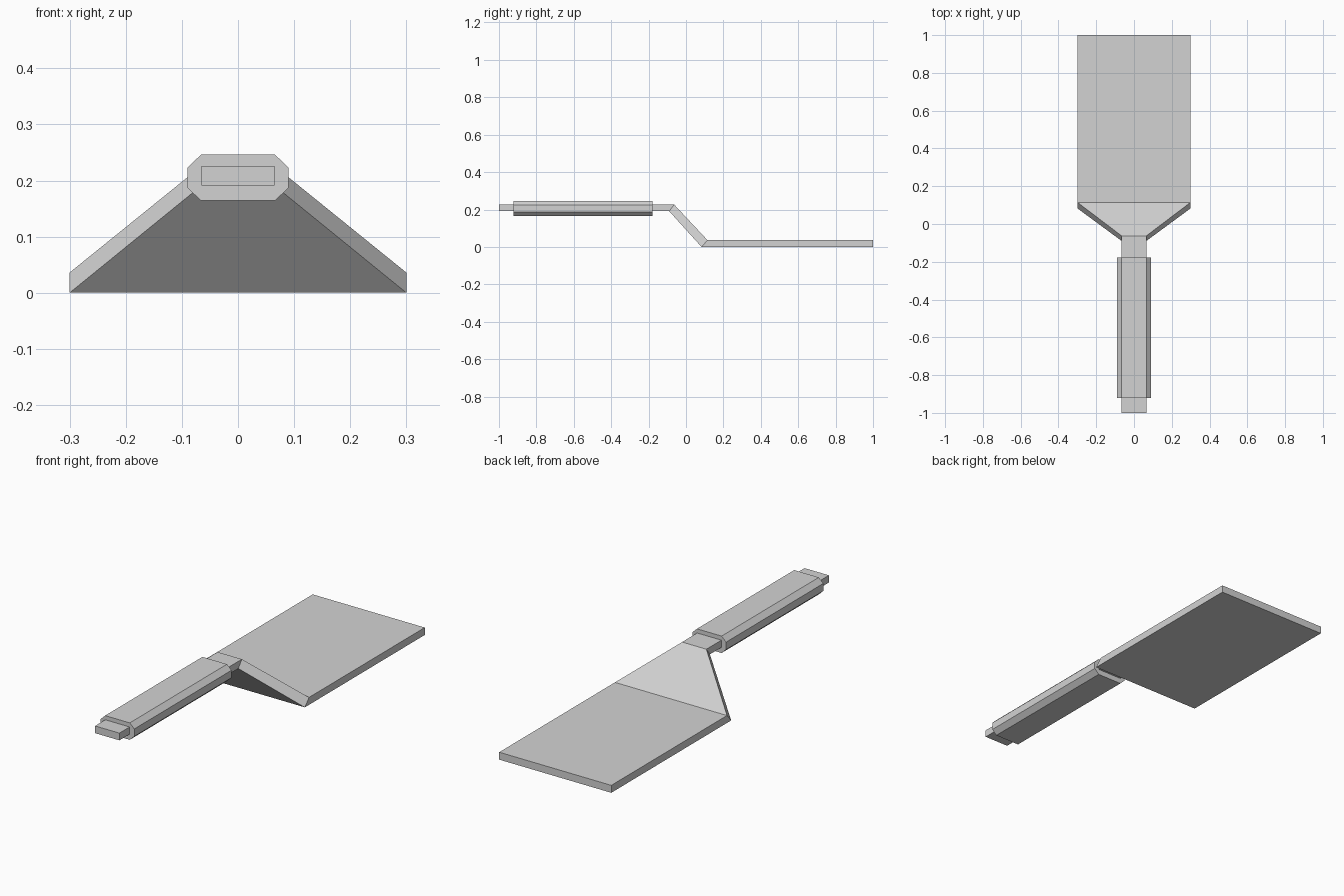
import bpy
import bmesh

cube = bpy.data.objects.get("Cube")
if cube:
    bpy.data.objects.remove(cube, do_unlink=True)

# Single plain metal colour
grey = bpy.data.materials.new("light_grey")
grey.use_nodes = True
colour = (0.65, 0.65, 0.65, 1)
grey.diffuse_color = colour
grey.node_tree.nodes["Principled BSDF"].inputs["Base Color"].default_value = colour


def loft(name, rings):
    """Join matching cross-sections along y with side quads and end caps."""
    bm = bmesh.new()
    loops = [[bm.verts.new(p) for p in ring] for ring in rings]
    count = len(loops[0])
    for a, b in zip(loops, loops[1:]):
        for i in range(count):
            j = (i + 1) % count
            bm.faces.new((a[i], a[j], b[j], b[i]))
    bm.faces.new(loops[0])
    bm.faces.new(loops[-1])
    bmesh.ops.recalc_face_normals(bm, faces=bm.faces)
    mesh = bpy.data.meshes.new(name)
    bm.to_mesh(mesh)
    bm.free()
    mesh.materials.append(grey)
    obj = bpy.data.objects.new(name, mesh)
    bpy.context.collection.objects.link(obj)
    return obj


# Bent plate: half width, y and z of the lower edge, y and z of the upper edge
stations = [
    (0.065, -1.0, 0.191, -1.0, 0.226),
    (0.065, -0.09, 0.191, -0.063, 0.226),
    (0.30, 0.083, 0.0, 0.115, 0.036),
    (0.30, 1.0, 0.0, 1.0, 0.036),
]
loft("blade_and_tang", [
    [(-w, yb, zb), (w, yb, zb), (w, yt, zt), (-w, yt, zt)]
    for w, yb, zb, yt, zt in stations
])

# Grip: chamfered block around the tang
half = [(0.066, 0.164), (0.09, 0.187), (0.09, 0.223), (0.066, 0.246)]
outline = half + [(-x, z) for x, z in reversed(half)]
loft("grip", [[(x, y, z) for x, z in outline] for y in (-0.922, -0.178)])
